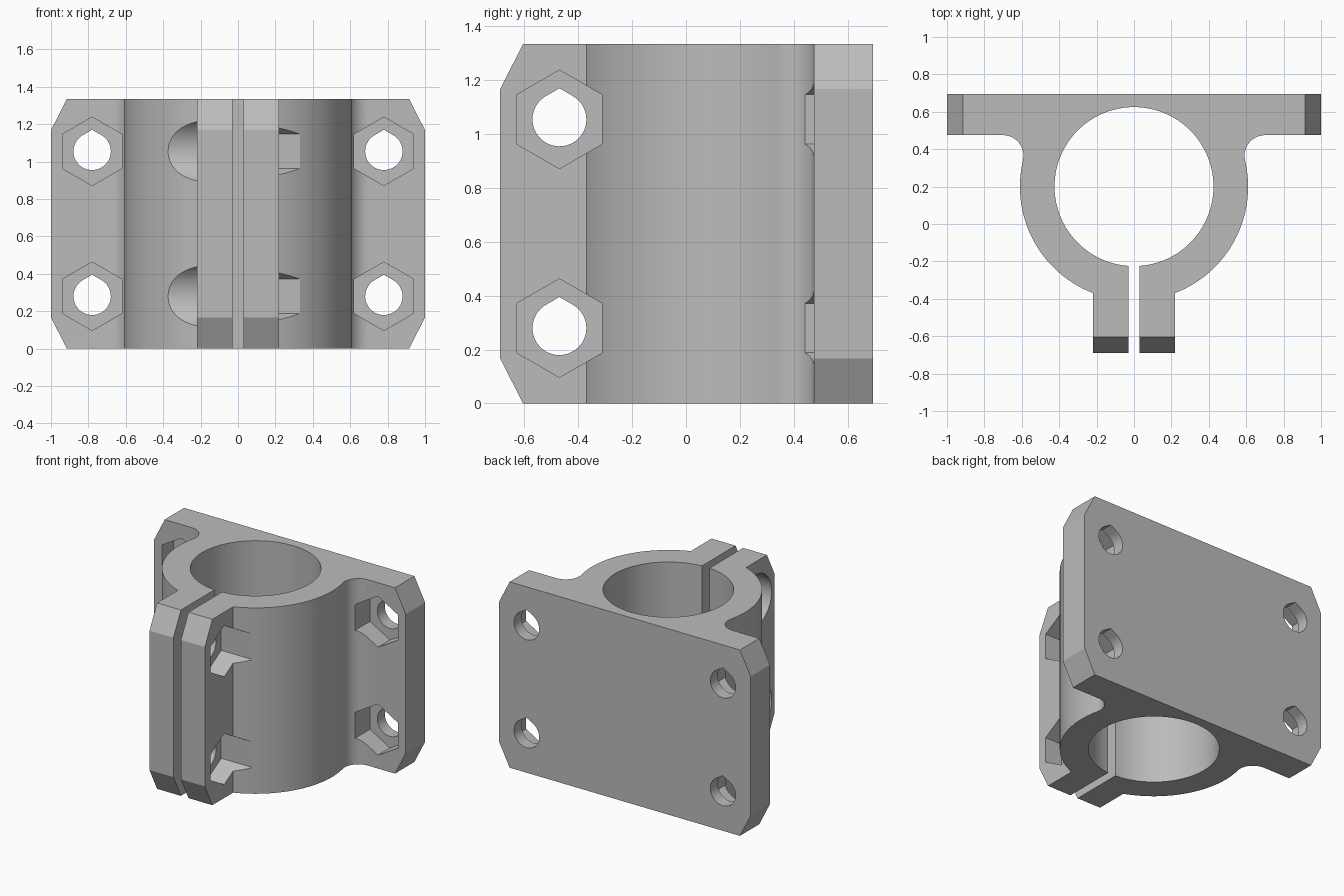
import bpy, bmesh
from math import sin, cos, pi, radians, atan2, asin, acos, degrees
from mathutils import Vector

cube = bpy.data.objects.get("Cube")
if cube:
    bpy.data.objects.remove(cube, do_unlink=True)

HEIGHT = 1.335
RING_Y, INNER, OUTER = 0.2, 0.425, 0.61
PLATE_Y, BACK_Y = 0.475, 0.695
EAR_X, GAP_X, EAR_Y = 0.22, 0.03, -0.69
CHAMFER_W, CHAMFER_H = 0.085, 0.167
BOLT_X, BOLT_Y, BOLT_ZS = 0.78, -0.47, (0.28, 1.055)
BORE, HEX, HEAD = 0.1, 0.183, 0.188

grey = bpy.data.materials.new("light grey plastic")
grey.use_nodes = True
grey.diffuse_color = (0.5, 0.5, 0.5, 1)
grey.node_tree.nodes["Principled BSDF"].inputs["Base Color"].default_value = (0.5, 0.5, 0.5, 1)


def arc(cx, cy, r, start, end, n):
    """Points on an arc, angles in degrees."""
    angles = [radians(start + (end - start) * i / n) for i in range(n + 1)]
    return [(cx + r * cos(a), cy + r * sin(a)) for a in angles]


def prism(name, points, axis, lo, hi):
    """Extrude a 2D profile along the given axis from lo to hi."""
    place = {"x": lambda p: (lo, p[0], p[1]),
             "y": lambda p: (p[0], lo, p[1]),
             "z": lambda p: (p[0], p[1], lo)}[axis]
    bm = bmesh.new()
    face = bm.faces.new([bm.verts.new(place(p)) for p in points])
    move = Vector([hi - lo if a == axis else 0 for a in "xyz"])
    made = bmesh.ops.extrude_face_region(bm, geom=[face])["geom"]
    bmesh.ops.translate(bm, vec=move, verts=[v for v in made if isinstance(v, bmesh.types.BMVert)])
    bmesh.ops.recalc_face_normals(bm, faces=bm.faces)
    mesh = bpy.data.meshes.new(name)
    bm.to_mesh(mesh)
    bm.free()
    mesh.materials.append(grey)
    obj = bpy.data.objects.new(name, mesh)
    bpy.context.collection.objects.link(obj)
    return obj


def cut(tool, operation="DIFFERENCE"):
    """Apply one boolean to the clamp and discard the tool."""
    mod = clamp.modifiers.new(tool.name, "BOOLEAN")
    mod.operation, mod.solver, mod.object = operation, "EXACT", tool
    tool.hide_render = True
    bpy.context.view_layer.objects.active = clamp
    bpy.ops.object.modifier_apply(modifier=mod.name)
    bpy.data.objects.remove(tool, do_unlink=True)


def chamfered(lo, hi):
    """Upright rectangle with all four corners cut off."""
    w, h = CHAMFER_W, CHAMFER_H
    return [(lo + w, 0), (hi - w, 0), (hi, h), (hi, HEIGHT - h),
            (hi - w, HEIGHT), (lo + w, HEIGHT), (lo, HEIGHT - h), (lo, h)]


def teardrop(cx, cz):
    """Printable bore: a circle with a shallow peak on top."""
    return arc(cx, cz, BORE, 120, 420, 40) + [(cx, cz + BORE / cos(pi / 6))]


def hexagon(cx, cz):
    return arc(cx, cz, HEX, 30, 330, 5)


# Half outline of the clamp: ear, ring, fillet, mounting plate, then bore
fillet = 0.11
fy = PLATE_Y - fillet
lift = asin((fy - RING_Y) / (OUTER + fillet))
fx = (OUTER + fillet) * cos(lift)
ear_angle = -degrees(acos(EAR_X / OUTER))
gap_angle = -degrees(acos(GAP_X / INNER))
half = [(GAP_X, EAR_Y), (EAR_X, EAR_Y)]
half += arc(0, RING_Y, OUTER, ear_angle, degrees(lift), 40)
half += arc(fx, fy, fillet, 180 + degrees(lift), 90, 14)[1:]
half += [(1, PLATE_Y), (1, BACK_Y)]
bore = arc(0, RING_Y, INNER, 90, gap_angle, 48)
outline = half + [(-x, y) for x, y in reversed(half)]
outline += [(-x, y) for x, y in reversed(bore)] + bore[1:]
clamp = prism("pipe_clamp", outline, "z", 0, HEIGHT)

# Chamfered corners of the plate and the ears
cut(prism("plate_corners", chamfered(-1, 1), "y", -1, 1), "INTERSECT")
cut(prism("ear_corners", chamfered(EAR_Y, 1.5), "x", -1.5, 1.5), "INTERSECT")

for z in BOLT_ZS:
    # Mounting holes with nut pockets in the plate
    for x in (-BOLT_X, BOLT_X):
        cut(prism("plate_bore", teardrop(x, z), "y", 0.4, 1))
        cut(prism("plate_nut_pocket", hexagon(x, z), "y", 0.2, 0.61))
    # Clamping bolt: bore, nut pocket on one side, round head seat on the other
    cut(prism("ear_bore", teardrop(BOLT_Y, z), "x", -0.4, 0.4))
    cut(prism("ear_nut_pocket", hexagon(BOLT_Y, z), "x", 0.085, 0.8))
    cut(prism("ear_head_seat", arc(BOLT_Y, z, HEAD, 0, 354, 59), "x", -0.8, -0.085))

bpy.ops.object.select_all(action="DESELECT")
clamp.select_set(True)
bpy.context.view_layer.objects.active = clamp
bpy.ops.object.shade_smooth_by_angle(angle=radians(25))
